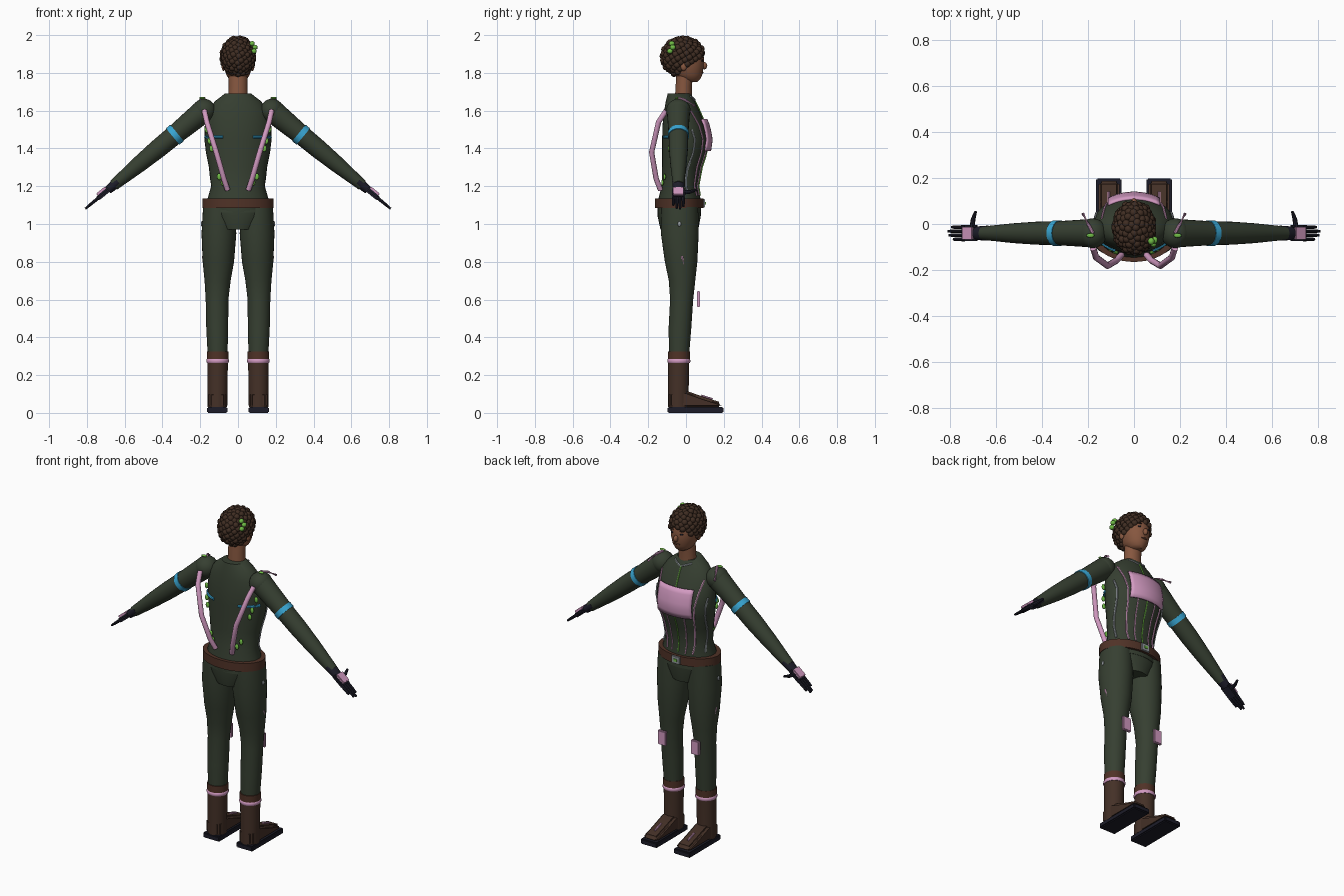
import bpy, bmesh
from math import sin, cos, pi, sqrt, radians
from mathutils import Vector, Matrix

cube = bpy.data.objects.get("Cube")
if cube:
    bpy.data.objects.remove(cube)


def material(name, r, g, b):
    m = bpy.data.materials.new(name)
    m.use_nodes = True
    m.diffuse_color = (r, g, b, 1)
    bsdf = next(n for n in m.node_tree.nodes if n.type == 'BSDF_PRINCIPLED')
    bsdf.inputs["Base Color"].default_value = (r, g, b, 1)
    return m


SUIT = material("dark green cloth", .037, .05, .031)
BOOT = material("dark brown leather", .058, .03, .02)
BELT = material("red brown leather", .08, .032, .02)
SKIN = material("brown skin", .24, .095, .05)
HAIR = material("hair brown", .05, .026, .016)
PINK = material("pink", .64, .32, .53)
BLUE = material("sky blue", .04, .38, .65)
LEAF = material("leaf green", .16, .5, .06)
GREY = material("silver grey", .3, .33, .35)
NAVY = material("dark navy", .012, .012, .022)


def finish(name, bm, mat, mirror=False):
    bmesh.ops.recalc_face_normals(bm, faces=bm.faces)
    me = bpy.data.meshes.new(name)
    bm.to_mesh(me)
    bm.free()
    me.materials.append(mat)
    me.shade_smooth()
    me.set_sharp_from_angle(angle=radians(42))
    ob = bpy.data.objects.new(name, me)
    bpy.context.collection.objects.link(ob)
    if mirror:
        mod = ob.modifiers.new("mirror", 'MIRROR')
        mod.use_mirror_merge = False
    return ob


def skin_rings(bm, rings):
    rows = [[bm.verts.new(p) for p in r] for r in rings]
    n = len(rows[0])
    for a, b in zip(rows, rows[1:]):
        for i in range(n):
            bm.faces.new((a[i], a[(i + 1) % n], b[(i + 1) % n], b[i]))
    bm.faces.new(rows[0])
    bm.faces.new(rows[-1])


def loft(name, mat, sections, mirror=False, n=32):
    """Level elliptical sections: (z, cx, cy, rx, ry)."""
    bm = bmesh.new()
    skin_rings(bm, [[(cx + rx * cos(2 * pi * i / n), cy + ry * sin(2 * pi * i / n), z)
                     for i in range(n)] for z, cx, cy, rx, ry in sections])
    return finish(name, bm, mat, mirror)


def tube(name, mat, pts, radii, mirror=False, n=12, squash=1):
    """Round tube through points; radii is a number or one per point."""
    pts = [Vector(p) for p in pts]
    if not isinstance(radii, (list, tuple)):
        radii = [radii] * len(pts)
    rings = []
    for k, (p, r) in enumerate(zip(pts, radii)):
        t = (pts[min(k + 1, len(pts) - 1)] - pts[max(k - 1, 0)]).normalized()
        ref = Vector((0, 1, 0)) if abs(t.y) < .8 else Vector((1, 0, 0))
        a = ref.cross(t).normalized()
        b = t.cross(a)
        rings.append([p + a * r * squash * cos(2 * pi * i / n) + b * r * sin(2 * pi * i / n)
                      for i in range(n)])
    bm = bmesh.new()
    skin_rings(bm, rings)
    return finish(name, bm, mat, mirror)


def balls(name, mat, centres, size, mirror=False, level=2):
    bm = bmesh.new()
    for c in centres:
        bmesh.ops.create_icosphere(bm, subdivisions=level, radius=1,
                                   matrix=Matrix.Translation(c) @ Matrix.Diagonal((*size, 1)))
    return finish(name, bm, mat, mirror)


def box(name, mat, centre, size, mirror=False, bevel=0, rot=Matrix()):
    bm = bmesh.new()
    bmesh.ops.create_cube(bm, size=1, matrix=Matrix.Translation(centre) @ rot @ Matrix.Diagonal((*size, 1)))
    if bevel:
        bmesh.ops.bevel(bm, geom=bm.edges[:], offset=bevel, segments=2, affect='EDGES')
    return finish(name, bm, mat, mirror)


# Torso, pelvis and belt
TORSO = [(1.06, 0, -.035, .168, .115), (1.13, 0, -.035, .162, .112), (1.2, 0, -.032, .142, .097),
         (1.3, 0, -.022, .154, .105), (1.38, 0, -.008, .17, .118), (1.45, 0, -.003, .178, .123),
         (1.52, 0, -.01, .176, .115), (1.6, 0, -.022, .16, .093), (1.65, 0, -.03, .122, .077),
         (1.69, 0, -.035, .07, .062)]
loft("torso", SUIT, TORSO)
loft("pelvis", SUIT, [(1.09, 0, -.035, .168, .115), (1.04, 0, -.036, .15, .114),
                      (.97, 0, -.035, .1, .1)])
loft("belt", BELT, [(1.085, 0, -.036, .188, .129), (1.135, 0, -.036, .188, .129)], n=48)
box("buckle", GREY, (0, .095, 1.11), (.055, .012, .045), bevel=.003)
box("buckle_center", LEAF, (0, .102, 1.11), (.02, .006, .015))


def on_torso(x, z, side=1, off=.002):
    for a, b in zip(TORSO, TORSO[1:]):
        if a[0] <= z <= b[0]:
            f = (z - a[0]) / (b[0] - a[0])
            cy, rx, ry = (a[i] + (b[i] - a[i]) * f for i in (2, 3, 4))
            return Vector((x, cy + side * (ry * sqrt(max(0, 1 - (x / rx) ** 2)) + off), z))


def line(x0, z0, x1, z1, side=1, n=10):
    return [on_torso(x0 + (x1 - x0) * i / n, z0 + (z1 - z0) * i / n, side) for i in range(n + 1)]


# Chest panel
bm = bmesh.new()
bmesh.ops.create_grid(bm, x_segments=12, y_segments=6, size=.5)
for v in bm.verts:
    v.co = on_torso(v.co.x * .22, 1.47 + v.co.y * .165, 1, .013)
panel = finish("chest_panel", bm, PINK)
panel.modifiers.new("thickness", 'SOLIDIFY').thickness = .009

# Trim on the front and sides of the suit
tube("front_seam", LEAF, line(0, 1.15, 0, 1.66), .004, n=6)
tube("side_piping", PINK, line(.085, 1.15, .115, 1.42) + line(.117, 1.44, .14, 1.6), .005, True, 6)
tube("side_stripe", GREY, line(.138, 1.16, .135, 1.2, n=2) + line(.142, 1.24, .168, 1.5), .006, True, 6)
tube("lower_piping", PINK, line(.045, 1.15, .06, 1.4), .004, True, 6)
tube("collar_trim", GREY, line(-.055, 1.675, 0, 1.655, n=4) + line(.012, 1.657, .055, 1.675, n=4), .005, n=6)

# Back straps, bars and leaves
tube("back_strap", PINK, [(.178, -.105, 1.6), (.165, -.145, 1.54), (.115, -.182, 1.38),
                          (.075, -.158, 1.24), (.055, -.135, 1.18)], .014, True)
tube("back_bar", BLUE, line(.08, 1.46, .172, 1.46, -1), .008, True, 8)
balls("back_leaves", LEAF, [on_torso(x, z, -1, .012) for x, z in
                            ((.14, 1.4), (.15, 1.44), (.165, 1.5), (.1, 1.25), (.08, 1.22))],
      (.012, .007, .018), True)
tube("shoulder_strip", PINK, [(.178, -.04, 1.667), (.2, 0, 1.655), (.222, .045, 1.625)], .007, True, 8)
balls("shoulder_leaf", LEAF, [(.19, -.05, 1.667)], (.018, .01, .006), True)

# Arms: distances run from the shoulder along a straight line
SHOULDER, ALONG = Vector((.18, -.04, 1.6)), Vector((.771, 0, -.637))
OUT = Vector((.637, 0, .771))


def arm(t, y=0, lift=0):
    return SHOULDER + ALONG * t + OUT * lift + Vector((0, y, 0))


balls("shoulder", SUIT, [SHOULDER], (.063, .065, .063), True, 3)
tube("sleeve", SUIT, [arm(t) for t in (0, .1, .2, .32, .45, .56, .62)],
     [.062, .057, .052, .05, .043, .034, .029], True, 24)
tube("arm_band", BLUE, [arm(.185), arm(.215)], .056, True, 24)
tube("glove_cuff", NAVY, [arm(.59), arm(.63), arm(.66)], [.033, .031, .028], True, 16, .8)
tilt = Matrix((ALONG, (0, 1, 0), OUT)).transposed().to_4x4()
box("palm", NAVY, arm(.69), (.09, .07, .026), True, .008, tilt)
for i, reach in enumerate((.795, .815, .81, .785)):
    y = .026 - .0175 * i
    tube(f"finger_{i + 1}", NAVY, [arm(.72, y), arm(.77, y), arm(reach, y)], [.009, .008, .006], True, 8)
tube("thumb", NAVY, [arm(.68, .02), arm(.675, .06), arm(.66, .095)], [.012, .01, .006], True, 8)
box("hand_plate", PINK, arm(.69, 0, .018), (.06, .055, .014), True, .003, tilt)

# Legs
loft("leg", SUIT, [(1.09, .1, -.033, .085, .098), (.95, .101, -.033, .092, .1),
                   (.8, .104, -.026, .083, .086), (.7, .108, -.021, .069, .07),
                   (.6, .111, -.023, .06, .061), (.45, .11, -.032, .058, .06),
                   (.3, .108, -.037, .052, .053)], True)
box("knee_pad", PINK, (.11, .066, .602), (.055, .018, .085), True, .004)
tube("thigh_mark", PINK, [(.184, -.022, .83), (.178, -.012, .79), (.172, -.005, .75)], .007, True, 8)
balls("hip_stud", GREY, [(.192, -.035, 1.0)], (.005, .009, .014), True)

# Boots
loft("boot_shaft", BOOT, [(.3, .108, -.038, .055, .056), (.12, .109, -.04, .053, .054),
                          (.03, .109, -.04, .052, .055)], True)
loft("boot_cuff", BELT, [(.285, .108, -.038, .057, .058), (.325, .108, -.038, .057, .058)], True)
loft("boot_band", PINK, [(.265, .108, -.038, .057, .058), (.27, .108, -.038, .06, .061),
                         (.28, .108, -.038, .06, .061), (.285, .108, -.038, .057, .058)], True)
bm = bmesh.new()
side = [(-.09, .025), (.188, .025), (.188, .055), (.1, .082), (0, .118), (-.09, .11)]
face = bm.faces.new([bm.verts.new((.063, y, z)) for y, z in side])
push = bmesh.ops.extrude_face_region(bm, geom=[face])["geom"]
bmesh.ops.translate(bm, vec=(.092, 0, 0), verts=[v for v in push if isinstance(v, bmesh.types.BMVert)])
bmesh.ops.bevel(bm, geom=bm.edges[:], offset=.014, segments=3, affect='EDGES')
finish("boot_foot", bm, BOOT, True)
box("sole", NAVY, (.11, .05, .016), (.11, .298, .032), True, .006)
tube("boot_mark", PINK, [(.11, .08, .091), (.11, .14, .072)], .006, True, 8)

# Neck, head and face
loft("neck", SKIN, [(1.66, 0, -.014, .052, .045), (1.73, 0, -.012, .049, .043),
                    (1.81, 0, -.005, .05, .045)])
loft("head", SKIN, [(1.752, 0, .03, .025, .03), (1.765, 0, .022, .046, .052),
                    (1.79, 0, .012, .062, .074), (1.83, 0, .004, .074, .089),
                    (1.88, 0, -.002, .08, .097), (1.93, 0, -.008, .07, .085), (1.965, 0, -.01, .04, .05)])
balls("nose", SKIN, [(0, .096, 1.838)], (.013, .017, .02))
balls("lips", BELT, [(0, .085, 1.802)], (.02, .008, .006))
balls("eye", NAVY, [(.03, .085, 1.866)], (.011, .006, .006), True)
balls("eyebrow", HAIR, [(.032, .087, 1.885)], (.017, .006, .004), True)
balls("ear", SKIN, [(.077, -.012, 1.832)], (.01, .016, .022), True)

# Hair: a cap covered in small curls above a sloping hairline
middle = Vector((0, -.016, 1.885))


def hairline(y):
    return 1.795 if y < -.045 else 1.795 + (y + .045) * .72


cap = balls("hair_cap", HAIR, [(0, -.022, 1.895)], (.081, .1, .086), level=3)
curls = []
COUNT = 190
for i in range(COUNT):
    h = 1 - 2 * (i + .5) / COUNT
    a, r = i * pi * (3 - sqrt(5)), sqrt(1 - h * h)
    swell = 1 + .03 * sin(i * 5)
    p = middle + Vector((.08 * r * cos(a), .105 * r * sin(a), .096 * h)) * swell
    if p.z > hairline(p.y):
        curls.append(p)
balls("hair_curls", HAIR, curls, (.018, .018, .018))
balls("hair_leaves", LEAF, [(.075, -.075, 1.955), (.09, -.07, 1.935), (.085, -.085, 1.915)],
      (.014, .016, .014))
